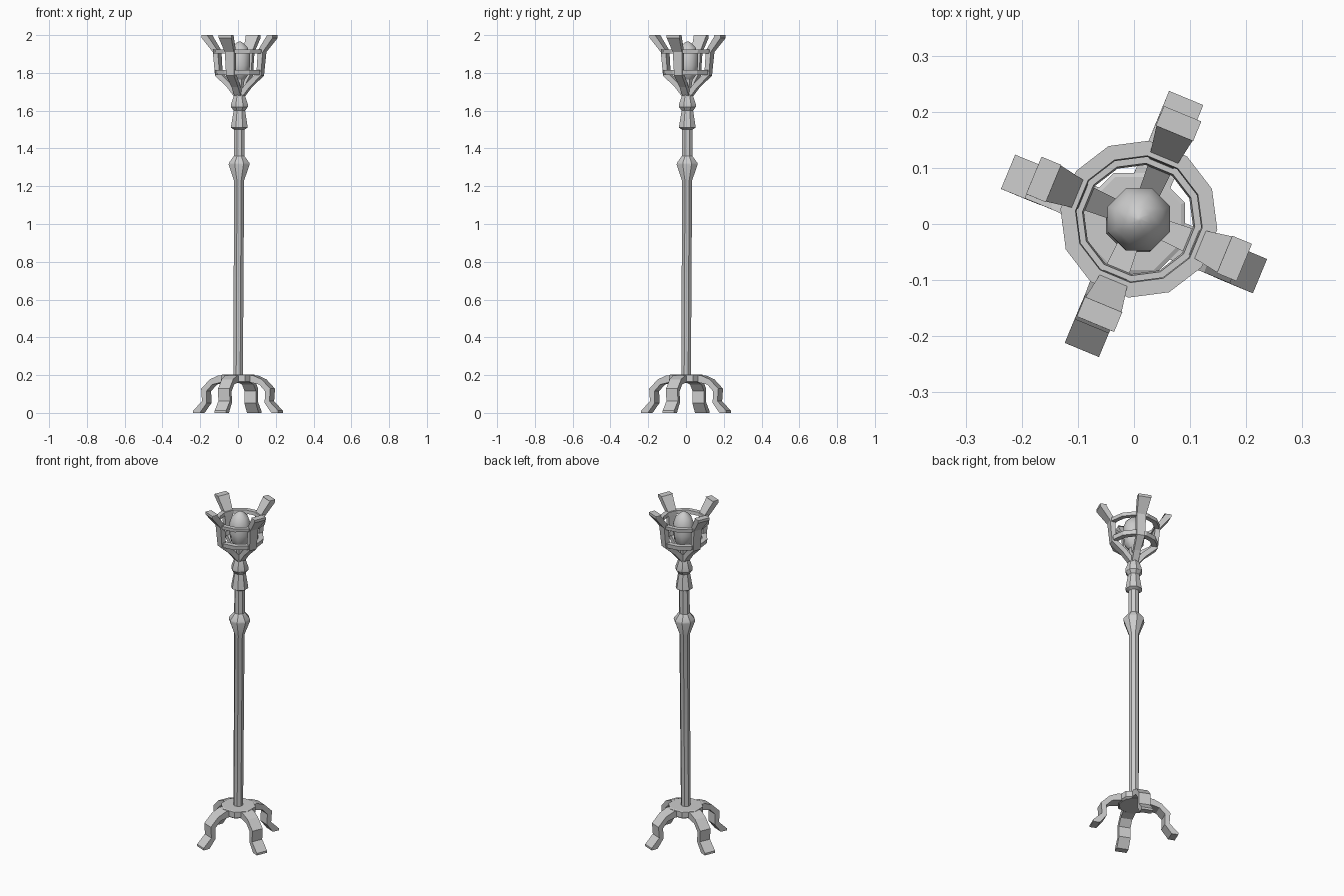
import bpy, bmesh, math
from mathutils import Vector

if "Cube" in bpy.data.objects:
    bpy.data.objects.remove(bpy.data.objects["Cube"])

LEAN = 0.0045  # the whole stand leans very slightly


def finish(name, bm, smooth=None):
    for v in bm.verts:
        k = LEAN * v.co.z
        v.co.x += k
        v.co.y += k
    bmesh.ops.recalc_face_normals(bm, faces=bm.faces)
    me = bpy.data.meshes.new(name)
    bm.to_mesh(me)
    bm.free()
    ob = bpy.data.objects.new(name, me)
    bpy.context.collection.objects.link(ob)
    if smooth:
        bpy.ops.object.select_all(action='DESELECT')
        ob.select_set(True)
        bpy.context.view_layer.objects.active = ob
        bpy.ops.object.shade_smooth_by_angle(angle=math.radians(smooth))
    return ob


def lathe(name, profile, sides, closed=False, smooth=None):
    """Turn an (r, z) profile; closed makes a ring, otherwise ends are capped."""
    bm = bmesh.new()
    loops = []
    for r, z in profile:
        loops.append([bm.verts.new((r * math.cos(a), r * math.sin(a), z))
                      for a in (math.radians(22.5) + math.tau * i / sides for i in range(sides))])
    pairs = list(zip(loops, loops[1:]))
    if closed:
        pairs.append((loops[-1], loops[0]))
    else:
        bm.faces.new(loops[0])
        bm.faces.new(loops[-1])
    for a, b in pairs:
        for i in range(sides):
            j = (i + 1) % sides
            bm.faces.new((a[i], a[j], b[j], b[i]))
    return finish(name, bm, smooth)


def strap(name, sections, angle):
    """Bent bar from sections (outer r, outer z, inner r, inner z, width)."""
    bm = bmesh.new()
    out = Vector((math.cos(angle), math.sin(angle), 0))
    side = Vector((-out.y, out.x, 0))
    up = Vector((0, 0, 1))
    loops = []
    for ro, zo, ri, zi, w in sections:
        loops.append([bm.verts.new(out * r + up * z + side * s * w / 2)
                      for r, z, s in ((ro, zo, -1), (ro, zo, 1), (ri, zi, 1), (ri, zi, -1))])
    for a, b in zip(loops, loops[1:]):
        for i in range(4):
            j = (i + 1) % 4
            bm.faces.new((a[i], a[j], b[j], b[i]))
    bm.faces.new(loops[0])
    bm.faces.new(loops[-1])
    return finish(name, bm)


# turned column with collars
lathe("column", [(.027, .17), (.029, 1.23), (.06, 1.315), (.058, 1.325), (.03, 1.36),
                 (.03, 1.50), (.048, 1.51), (.046, 1.525), (.033, 1.60), (.048, 1.62),
                 (.048, 1.635), (.03, 1.685)], 8, smooth=30)

# base plate
lathe("base_plate", [(.085, .157), (.097, .165), (.097, .2), (.09, .203)], 8)

# bulb and its socket
lathe("socket", [(.02, 1.66), (.022, 1.72), (.034, 1.80)], 8)
lathe("bulb", [(.03, 1.765), (.054, 1.795), (.06, 1.84), (.06, 1.895), (.045, 1.935),
               (.022, 1.957), (.004, 1.967)], 8, smooth=50)

# cage rings
lathe("upper_ring", [(.112, 1.903), (.139, 1.903), (.141, 1.923), (.114, 1.923)], 12, closed=True)
lathe("lower_ring", [(.098, 1.79), (.128, 1.79), (.131, 1.815), (.101, 1.815)], 12, closed=True)

# four legs and four cage arms, on the same diagonal-ish directions
leg = [(.07, .198, .07, .16, .07), (.10, .198, .09, .16, .07), (.148, .178, .135, .15, .066),
       (.198, .128, .168, .115, .066), (.193, .062, .166, .052, .066),
       (.243, .012, .205, .0, .066), (.243, .0, .21, .0, .066)]
arm = [(.022, 1.672, .005, 1.70, .035), (.065, 1.725, .045, 1.745, .037),
       (.131, 1.785, .106, 1.80, .045), (.143, 1.91, .115, 1.918, .052),
       (.203, 1.985, .172, 2.0, .072), (.203, 2.0, .165, 2.0, .072)]
for k in range(4):
    a = math.radians(67.5 + 90 * k)
    strap(f"leg_{k + 1}", leg, a)
    strap(f"cage_arm_{k + 1}", arm, a)
